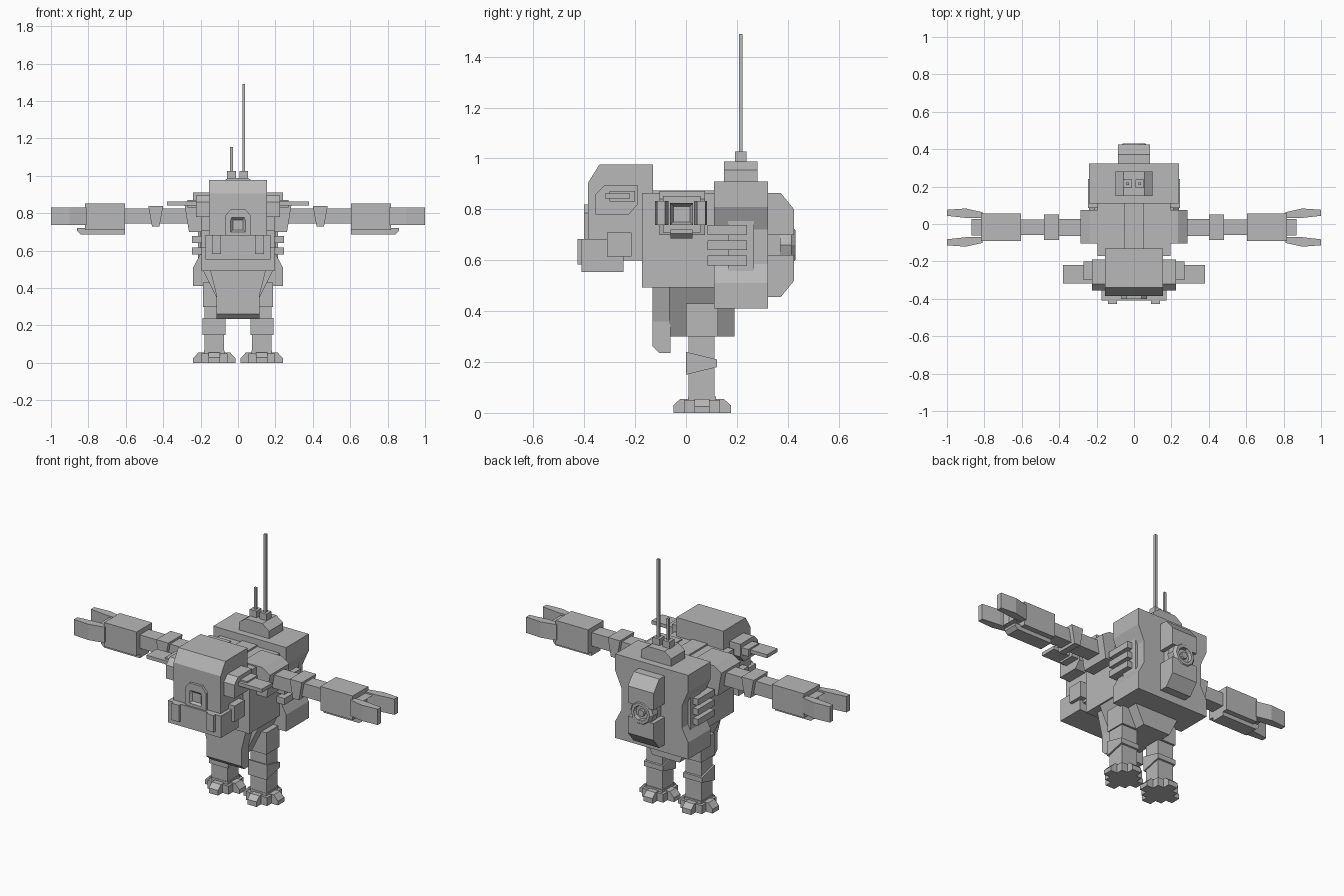
import bpy, bmesh, math

if "Cube" in bpy.data.objects:
    bpy.data.objects.remove(bpy.data.objects["Cube"])

grey = bpy.data.materials.new("plain_grey")
grey.diffuse_color = (0.48, 0.48, 0.48, 1)
grey.use_nodes = True
grey.node_tree.nodes["Principled BSDF"].inputs["Base Color"].default_value = grey.diffuse_color


def finish(name, bm, mirror=False):
    bmesh.ops.recalc_face_normals(bm, faces=bm.faces[:])
    me = bpy.data.meshes.new(name)
    bm.to_mesh(me)
    bm.free()
    me.materials.append(grey)
    ob = bpy.data.objects.new(name, me)
    bpy.context.collection.objects.link(ob)
    if mirror:
        ob.modifiers.new("mirror", 'MIRROR').use_axis = (True, False, False)
    return ob


def prism(name, axis, pts, a, b, mirror=False):
    """Extrude a profile along an axis; the profile uses the other two axes in order."""
    def co(p, t):
        c = list(p)
        c.insert("xyz".index(axis), t)
        return c
    bm = bmesh.new()
    lo = [bm.verts.new(co(p, a)) for p in pts]
    hi = [bm.verts.new(co(p, b)) for p in pts]
    bm.faces.new(lo)
    bm.faces.new(hi[::-1])
    for i in range(len(pts)):
        j = (i + 1) % len(pts)
        bm.faces.new((lo[i], lo[j], hi[j], hi[i]))
    return finish(name, bm, mirror)


def box(name, x, y, z, mirror=False):
    return prism(name, 'z', [(x[0], y[0]), (x[1], y[0]), (x[1], y[1]), (x[0], y[1])],
                 z[0], z[1], mirror)


def recess(ob, direction, inset, depth):
    """Sink a panel into the outermost face that looks along the direction."""
    bm = bmesh.new()
    bm.from_mesh(ob.data)
    d = direction
    f = max(bm.faces, key=lambda f: f.normal.x * d[0] + f.normal.y * d[1] + f.normal.z * d[2])
    n = f.normal.copy()
    bmesh.ops.inset_region(bm, faces=[f], thickness=inset)
    for v in f.verts:
        v.co -= n * depth
    bm.to_mesh(ob.data)
    bm.free()


def sym(half):
    """Close a half profile over its first coordinate."""
    return half + [(-u, v) for u, v in reversed(half)]


# Head, mouth and jaw guard
prism("head", 'x', [(-.385, .60), (-.385, .905), (-.34, .977), (-.13, .977), (-.13, .60)], -.155, .155)
mouth = prism("mouth_frame", 'y', sym([(.07, .67), (.07, .785), (.04, .82)]), -.397, -.38)
box("jaw_guard", (-.175, .175), (-.41, -.245), (.553, .683))
box("guard_lug", (.09, .138), (-.427, -.40), (.583, .683), True)
box("guard_side_plate", (.15, .195), (-.31, -.215), (.615, .71), True)
bpy.data.objects.remove(mouth)
bm = bmesh.new()
loops = []
for half, y in (([(.07, .67), (.07, .785), (.04, .82)], -.38),
                ([(.07, .67), (.07, .785), (.04, .82)], -.4),
                ([(.04, .70), (.04, .755), (.035, .777)], -.4),
                ([(.028, .71), (.028, .75), (.025, .765)], -.387)):
    loops.append([bm.verts.new((u, y, v)) for u, v in sym(half)])
for a, b in zip(loops, loops[1:]):
    for i in range(6):
        bm.faces.new((a[i], a[(i + 1) % 6], b[(i + 1) % 6], b[i]))
bm.faces.new(loops[-1])
finish("mouth_frame", bm)

# Ear pods with fins
prism("ear_pod", 'x', [(-.355, .78), (-.355, .86), (-.32, .895), (-.19, .895), (-.19, .82), (-.225, .78)],
      .15, .225, True)
box("fin_root", (.22, .27), (-.30, -.20), (.83, .872), True)
box("fin", (.22, .38), (-.318, -.22), (.842, .863), True)

# Torso
box("torso", (-.195, .195), (-.172, .13), (.492, .865))
box("spine_strip", (-.05, .05), (-.15, .11), (.86, .875))
prism("shoulder", 'y', [(.10, .70), (.10, .872), (.235, .872), (.285, .84), (.262, .70)], -.105, .075, True)

# Backpack with pinched sides
prism("backpack", 'y', sym([(.24, .41), (.24, .51), (.2, .585), (.2, .72), (.24, .81), (.24, .91)]), .11, .323)
box("vent_plate", (.17, .215), (.165, .267), (.55, .768), True)
for i in range(3):
    z = .58 + .06 * i
    box(f"vent_bar_{i + 1}", (.18, .247), (.085, .24), (z, z + .038), True)

# Rear pod in two halves joined by a narrow waist
rear_half = [(.32, .70), (.425, .70), (.425, .80), (.372, .865), (.32, .865)]
prism("rear_pod_top", 'x', rear_half, -.085, .085)
prism("rear_pod_bottom", 'x', [(y, 1.32 - z) for y, z in rear_half], -.085, .085)
box("rear_pod_waist", (-.06, .06), (.32, .41), (.60, .71))

# Rear nozzle turned from a short profile
bm = bmesh.new()
rings = []
for r, y in ((.075, .37), (.075, .415), (.062, .43), (.045, .43), (.04, .412), (.022, .412), (.02, .425)):
    rings.append([bm.verts.new((r * math.cos(t * math.pi / 5), y, .66 + r * math.sin(t * math.pi / 5)))
                  for t in range(10)])
for a, b in zip(rings, rings[1:]):
    for i in range(10):
        bm.faces.new((a[i], a[(i + 1) % 10], b[(i + 1) % 10], b[i]))
bm.faces.new(rings[0])
bm.faces.new(rings[-1])
finish("rear_nozzle", bm)

# Antenna mount and antennas
prism("antenna_mount", 'y', sym([(.1, .90), (.1, .955), (.055, .988)]), .15, .282)
for name, x, top in (("short", -.035, 1.155), ("long", .03, 1.49)):
    box(name + "_antenna_base", (x - .023, x + .023), (.193, .238), (.98, 1.027))
    box(name + "_antenna", (x - .007, x + .007), (.209, .223), (1.02, top))

# Pelvis and front apron
prism("pelvis", 'y', sym([(.09, .30), (.15, .42), (.19, .50)]), -.066, .19)
bm = bmesh.new()
rows = [(.15, .50, -.132), (.115, .36, -.132), (.115, .262, -.132), (.115, .235, -.105)]
grid = [[bm.verts.new((s * x, y, z)) for s, y in ((-1, f), (1, f), (1, -.06), (-1, -.06))]
        for x, z, f in rows]
for a, b in zip(grid, grid[1:]):
    for i in range(4):
        bm.faces.new((a[i], a[(i + 1) % 4], b[(i + 1) % 4], b[i]))
bm.faces.new(grid[0])
bm.faces.new(grid[-1])
finish("front_apron", bm)

# Legs
prism("thigh", 'y', [(.07, .30), (.187, .30), (.187, .43), (.10, .43)], 0, .125, True)
box("shin", (.075, .18), (.01, .113), (.05, .31), True)
prism("knee_band", 'x', [(0, .15), (.122, .18), (.122, .21), (0, .24)], .067, .19, True)

# Feet: a block with four sloped toes
fx, fy = .127, .063
box("foot", (fx - .07, fx + .07), (fy - .07, fy + .07), (0, .05), True)
box("ankle", (fx - .055, fx + .055), (fy - .055, fy + .055), (.04, .065), True)
for name, s in (("inner", -1), ("outer", 1)):
    prism(name + "_toe", 'y', [(fx + s * u, v) for u, v in ((.04, 0), (.113, 0), (.113, .025), (.085, .055), (.04, .055))],
          fy - .03, fy + .03, True)
for name, s in (("front", -1), ("back", 1)):
    prism(name + "_toe", 'x', [(fy + s * u, v) for u, v in ((.04, 0), (.113, 0), (.113, .03), (.085, .055), (.04, .055))],
          fx - .03, fx + .03, True)

# Arms
box("upper_arm", (.25, .42), (-.063, .028), (.745, .825), True)
prism("elbow", 'y', [(.40, .84), (.48, .84), (.46, .73), (.42, .73)], -.085, .05, True)
box("forearm", (.46, .62), (-.06, .025), (.745, .825), True)
box("gauntlet", (.605, .818), (-.09, .057), (.71, .853), True)
prism("gauntlet_underplate", 'y', [(.605, .686), (.84, .686), (.86, .705), (.86, .72), (.605, .72)],
      -.06, .025, True)

# Hands: a hollow palm and two gripping fingers
palm = box("palm", (.80, .868), (-.062, .028), (.738, .825), True)
recess(palm, (1, 0, 0), .018, .03)
for name, s in (("front_finger", -1), ("back_finger", 1)):
    outline = [(.81, .05), (.885, .05), (1.0, .063), (1.0, .095), (.90, .102), (.81, .082)]
    prism(name, 'z', [(x, -.019 + s * v) for x, v in outline], .738, .832, True)
